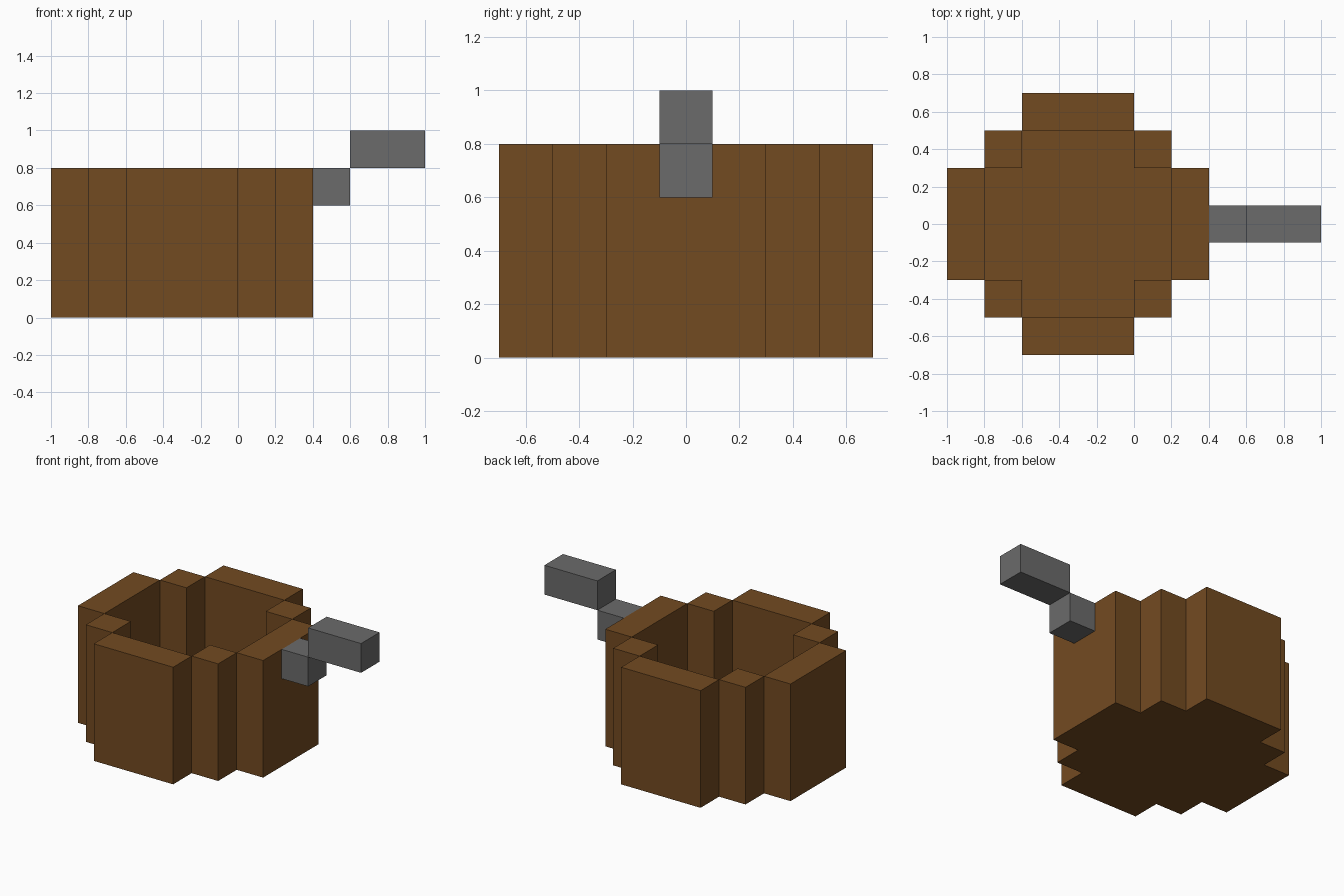
import bpy, bmesh

if "Cube" in bpy.data.objects:
    bpy.data.objects.remove(bpy.data.objects["Cube"], do_unlink=True)


def make_material(name, color):
    mat = bpy.data.materials.new(name)
    mat.use_nodes = True
    mat.diffuse_color = color
    mat.node_tree.nodes["Principled BSDF"].inputs["Base Color"].default_value = color
    return mat


wood = make_material("brown wood", (0.171, 0.069, 0.0152, 1))
metal = make_material("grey metal", (0.147, 0.147, 0.147, 1))


def prism(name, outline, z0, z1, mat):
    """Extrude a counter-clockwise outline from z0 up to z1."""
    bm = bmesh.new()
    base = bm.faces.new([bm.verts.new((x, y, z0)) for x, y in outline])
    top = bmesh.ops.extrude_face_region(bm, geom=[base], use_keep_orig=True)
    verts = [g for g in top["geom"] if isinstance(g, bmesh.types.BMVert)]
    bmesh.ops.translate(bm, verts=verts, vec=(0, 0, z1 - z0))
    bmesh.ops.recalc_face_normals(bm, faces=bm.faces)
    mesh = bpy.data.meshes.new(name)
    bm.to_mesh(mesh)
    bm.free()
    mesh.materials.append(mat)
    obj = bpy.data.objects.new(name, mesh)
    bpy.context.collection.objects.link(obj)
    return obj


def box(name, x0, x1, y0, y1, z0, z1, mat):
    return prism(name, [(x0, y0), (x1, y0), (x1, y1), (x0, y1)], z0, z1, mat)


CX = -0.3       # centre of the bowl
HEIGHT = 0.8
FLOOR = 0.2

# Four long walls around the bowl
for side, s in (("left", 1), ("right", -1)):
    x0, x1 = sorted((CX + s * 0.5, CX + s * 0.7))
    box(side + "_wall", x0, x1, -0.3, 0.3, 0, HEIGHT, wood)
for side, s in (("back", 1), ("front", -1)):
    y0, y1 = sorted((s * 0.5, s * 0.7))
    box(side + "_wall", CX - 0.3, CX + 0.3, y0, y1, 0, HEIGHT, wood)

# Four square corner posts
for x_name, sx in (("left", 1), ("right", -1)):
    for y_name, sy in (("back", 1), ("front", -1)):
        x0, x1 = sorted((CX + sx * 0.3, CX + sx * 0.5))
        y0, y1 = sorted((sy * 0.3, sy * 0.5))
        box(f"{y_name}_{x_name}_post", x0, x1, y0, y1, 0, HEIGHT, wood)

# Cross-shaped floor filling the space between the walls
quarter = [(0.5, 0.3), (0.3, 0.3), (0.3, 0.5)]
cross = []
for _ in range(4):
    cross += [(CX + x, y) for x, y in quarter]
    quarter = [(-y, x) for x, y in quarter]
prism("floor", cross, 0, FLOOR, wood)

# Stepped handle
box("handle_joint", 0.4, 0.6, -0.1, 0.1, 0.6, 0.8, metal)
box("handle_grip", 0.6, 1.0, -0.1, 0.1, 0.8, 1.0, metal)
